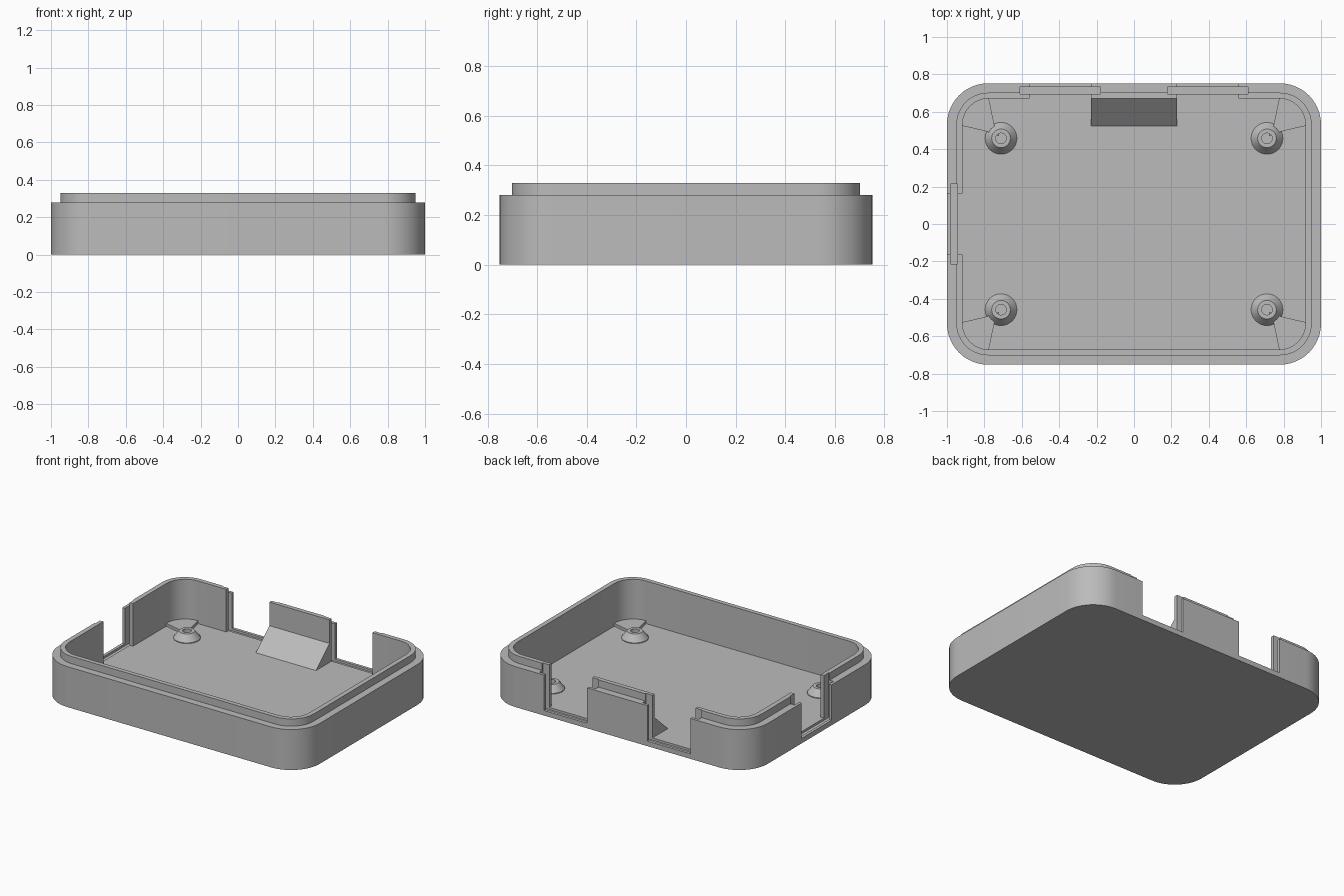
import bpy, bmesh
from math import cos, sin, pi, radians
from mathutils import Matrix

old = bpy.data.objects.get("Cube")
if old:
    bpy.data.objects.remove(old, do_unlink=True)

FLOOR = 0.035
RIM = 0.28
TOP = 0.33

grey = bpy.data.materials.new("plain_grey")
grey.use_nodes = True
grey.diffuse_color = (0.5, 0.5, 0.5, 1)
grey.node_tree.nodes["Principled BSDF"].inputs["Base Color"].default_value = (0.5, 0.5, 0.5, 1)


def rounded_rect(hx, hy, r, z, steps=12):
    """Closed outline of a rectangle with round corners."""
    pts = []
    for k, (sx, sy) in enumerate([(1, 1), (-1, 1), (-1, -1), (1, -1)]):
        for i in range(steps + 1):
            a = (k + i / steps) * pi / 2
            pts.append((sx * (hx - r) + r * cos(a), sy * (hy - r) + r * sin(a), z))
    return pts


def circle(r, z, n=32):
    return [(r * cos(2 * pi * i / n), r * sin(2 * pi * i / n), z) for i in range(n)]


def loft(name, rings, location=(0, 0, 0)):
    """Solid through matching outlines, capped at both ends."""
    bm = bmesh.new()
    loops = [[bm.verts.new(p) for p in ring] for ring in rings]
    for a, b in zip(loops, loops[1:]):
        for i in range(len(a)):
            j = (i + 1) % len(a)
            bm.faces.new((a[i], a[j], b[j], b[i]))
    bm.faces.new(loops[0])
    bm.faces.new(loops[-1])
    bmesh.ops.recalc_face_normals(bm, faces=bm.faces)
    mesh = bpy.data.meshes.new(name)
    bm.to_mesh(mesh)
    bm.free()
    mesh.materials.append(grey)
    ob = bpy.data.objects.new(name, mesh)
    ob.location = location
    bpy.context.collection.objects.link(ob)
    return ob


def prism(name, outline, z0, z1):
    return loft(name, [[(x, y, z) for x, y in outline] for z in (z0, z1)])


def block(name, x0, x1, y0, y1, z0, z1):
    return prism(name, [(x0, y0), (x1, y0), (x1, y1), (x0, y1)], z0, z1)


def activate(ob):
    bpy.ops.object.select_all(action='DESELECT')
    ob.select_set(True)
    bpy.context.view_layer.objects.active = ob


def cut(ob, cutter):
    cutter.hide_render = True
    mod = ob.modifiers.new("cut", 'BOOLEAN')
    mod.operation = 'DIFFERENCE'
    mod.solver = 'EXACT'
    mod.object = cutter
    activate(ob)
    bpy.ops.object.modifier_apply(modifier=mod.name)
    bpy.data.objects.remove(cutter, do_unlink=True)


def smooth(ob):
    activate(ob)
    bpy.ops.object.shade_smooth_by_angle(angle=radians(30))


# Tray: outer wall, stepped lip and hollow inside
tray = loft("tray", [
    rounded_rect(1, 0.752, 0.22, 0),
    rounded_rect(1, 0.752, 0.22, RIM),
    rounded_rect(0.95, 0.702, 0.17, RIM),
    rounded_rect(0.95, 0.702, 0.17, TOP),
    rounded_rect(0.917, 0.671, 0.14, TOP),
    rounded_rect(0.917, 0.671, 0.14, FLOOR)])

# Panel openings with slide-in grooves: two at the back, one on the right
GROOVE = 0.05
for a, b in ((-0.56, -0.23), (0.23, 0.56)):
    cut(tray, block("back_opening", a, b, 0.6, 0.9, FLOOR, 0.5))
    cut(tray, block("back_groove", a - GROOVE, b + GROOVE, 0.695, 0.732, 0.02, 0.5))
cut(tray, block("side_opening", -1.1, -0.85, -0.163, 0.163, FLOOR, 0.5))
cut(tray, block("side_groove", -0.98, -0.943, -0.163 - GROOVE, 0.163 + GROOVE, 0.02, 0.5))
smooth(tray)

# Sloped wedge behind the middle of the back wall
wedge_side = [(0.525, FLOOR - 0.005), (0.68, FLOOR - 0.005), (0.68, 0.175), (0.525, FLOOR)]
loft("wedge", [[(x, y, z) for y, z in wedge_side] for x in (-0.23, 0.23)])

# Screw bosses and the low corner plates behind them
arc = [(0.78 + 0.16 * cos(a), 0.53 + 0.16 * sin(a))
       for a in (i * pi / 16 for i in range(9))]
plate = [(0.789, 0.495)] + arc + [(0.746, 0.527), (0.72, 0.47)]
for sx, side in ((1, "left"), (-1, "right")):
    for sy, end in ((1, "back"), (-1, "front")):
        boss = loft(f"{end}_{side}_boss", [
            circle(0.085, FLOOR - 0.005), circle(0.085, FLOOR + 0.005),
            circle(0.05, 0.085), circle(0.028, 0.085), circle(0.028, FLOOR + 0.005)],
            (sx * 0.711, sy * 0.458, 0))
        smooth(boss)
        prism(f"{end}_{side}_corner_plate", [(sx * x, sy * y) for x, y in plate],
              FLOOR - 0.005, FLOOR + 0.02)
